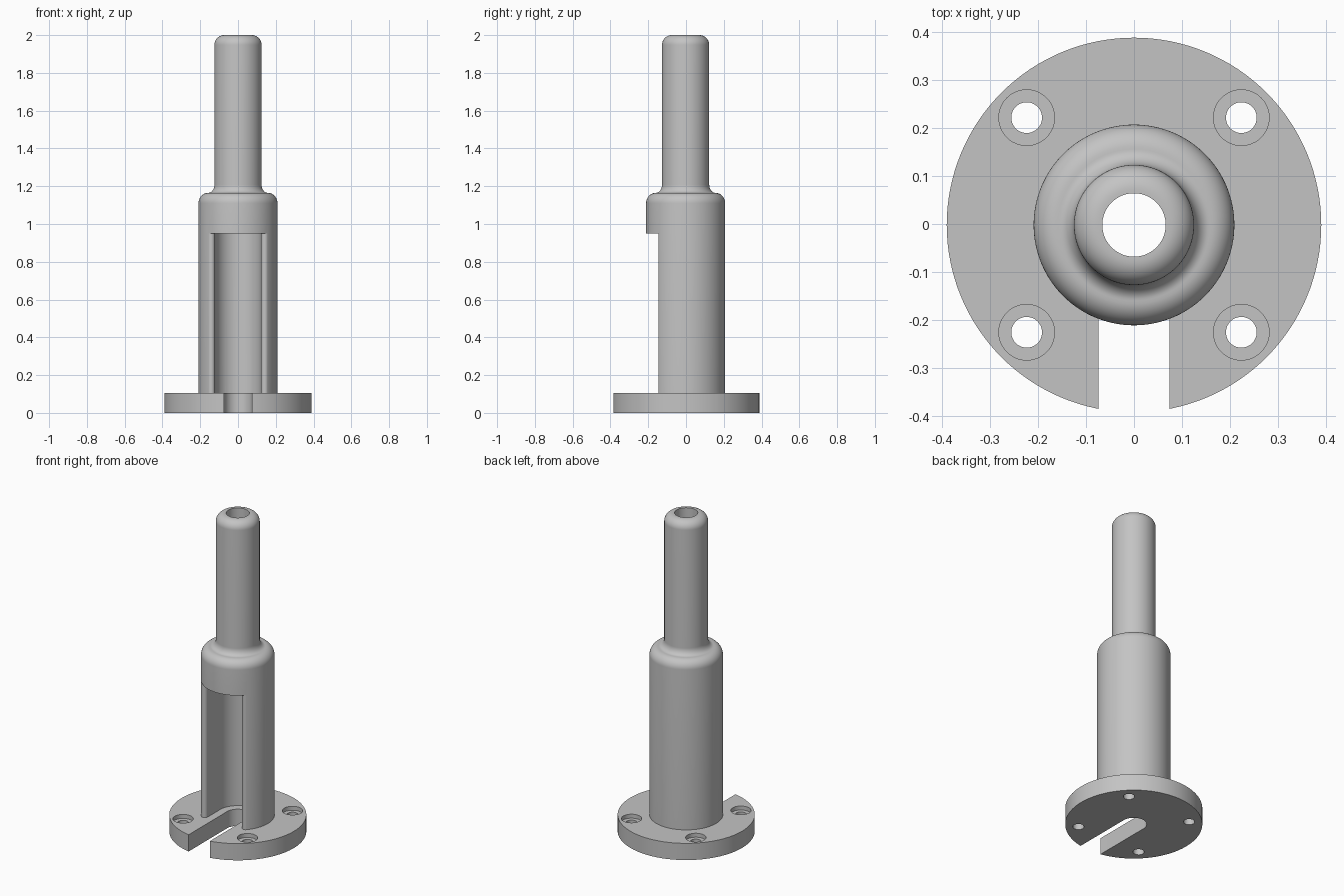
import bpy, bmesh
from math import sin, cos, pi, atan2, sqrt, radians

if "Cube" in bpy.data.objects:
    bpy.data.objects.remove(bpy.data.objects["Cube"], do_unlink=True)

SEGMENTS = 128
AXIS_Y = -0.002          # the open slot shifts the axis slightly
BASE_R, BASE_H = 0.39, 0.105
SLEEVE_R, CAVITY_R, CAVITY_TOP = 0.209, 0.122, 0.95
TUBE_R, BORE_R, TOP = 0.125, 0.066, 2.0
SLOT_R, BOLT = 0.074, 0.2235

grey = bpy.data.materials.new("plain grey")
grey.use_nodes = True
grey.diffuse_color = (0.55, 0.55, 0.55, 1)
grey.node_tree.nodes["Principled BSDF"].inputs["Base Color"].default_value = (0.55, 0.55, 0.55, 1)


def make_object(name, bm):
    bmesh.ops.recalc_face_normals(bm, faces=bm.faces)
    mesh = bpy.data.meshes.new(name)
    bm.to_mesh(mesh)
    bm.free()
    mesh.materials.append(grey)
    obj = bpy.data.objects.new(name, mesh)
    obj.location.y = AXIS_Y
    bpy.context.collection.objects.link(obj)
    return obj


def arc(cx, cy, rx, ry, start, end, steps=12):
    angles = [start + (end - start) * i / steps for i in range(steps + 1)]
    return [(cx + rx * cos(a), cy + ry * sin(a)) for a in angles]


def circle(cx, cy, r, steps):
    return arc(cx, cy, r, r, 0, 2 * pi, steps)[:-1]


def prism(name, outline, z0, z1):
    bm = bmesh.new()
    face = bm.faces.new([bm.verts.new((x, y, z0)) for x, y in outline])
    top = bmesh.ops.extrude_face_region(bm, geom=[face])["geom"]
    verts = [v for v in top if isinstance(v, bmesh.types.BMVert)]
    bmesh.ops.translate(bm, verts=verts, vec=(0, 0, z1 - z0))
    return make_object(name, bm)


def lathe(name, profile):
    bm = bmesh.new()
    rings = [[bm.verts.new((r * x, r * y, z)) for x, y in circle(0, 0, 1, SEGMENTS)]
             for r, z in profile]
    for low, high in zip(rings, rings[1:] + rings[:1]):
        for i in range(SEGMENTS):
            j = (i + 1) % SEGMENTS
            bm.faces.new((low[i], low[j], high[j], high[i]))
    return make_object(name, bm)


def cut(obj, cutter):
    cutter.hide_render = True
    mod = obj.modifiers.new("cut", "BOOLEAN")
    mod.operation, mod.solver, mod.object = "DIFFERENCE", "EXACT", cutter
    bpy.context.view_layer.objects.active = obj
    bpy.ops.object.modifier_apply(modifier=mod.name)
    bpy.data.objects.remove(cutter, do_unlink=True)


def smooth(obj):
    bpy.ops.object.select_all(action="DESELECT")
    obj.select_set(True)
    bpy.context.view_layer.objects.active = obj
    bpy.ops.object.shade_smooth_by_angle(angle=radians(30))


# Round flange with a keyhole slot open to the front
base = prism("base_flange", circle(0, 0, BASE_R, SEGMENTS), 0, BASE_H)
slot = arc(0, 0, SLOT_R, SLOT_R, 0, pi, 32) + [(-SLOT_R, -0.5), (SLOT_R, -0.5)]
cut(base, prism("slot_cutter", slot, -0.1, 0.3))

# Counterbored bolt holes
for sx in (-1, 1):
    for sy in (-1, 1):
        for radius, bottom in ((0.058, BASE_H - 0.025), (0.032, -0.1)):
            hole = circle(sx * BOLT, sy * BOLT, radius, 48)
            cut(base, prism("hole_cutter", hole, bottom, 0.3))
smooth(base)

# Sleeve, curved shoulder and bored tube in one turned profile
shoulder_r, shoulder_z = 0.158, 1.165
profile = [(BORE_R, BASE_H - 0.01), (SLEEVE_R, BASE_H - 0.01)]
profile += arc(shoulder_r, 1.11, SLEEVE_R - shoulder_r, shoulder_z - 1.11, 0, pi / 2)
profile += arc(shoulder_r, 1.208, shoulder_r - TUBE_R, 1.208 - shoulder_z, 1.5 * pi, pi)[1:]
profile += arc(TUBE_R - 0.052, TOP - 0.052, 0.052, 0.052, 0, pi / 2)
profile += [(BORE_R, TOP)]
body = lathe("sleeve_and_tube", profile)

# Front cavity: round at the back, straight sides, rounded wall tips
tip = 0.02
tip_x = CAVITY_R + tip
tip_y = -sqrt((SLEEVE_R - tip) ** 2 - tip_x ** 2)
side = arc(tip_x, tip_y, tip, tip, pi, 2 * pi + atan2(tip_y, tip_x)) + [(0.18, -0.3)]
cavity = arc(0, 0, CAVITY_R, CAVITY_R, 0, pi, 64)
cavity += [(-x, y) for x, y in side] + side[::-1]
cut(body, prism("cavity_cutter", cavity, 0, CAVITY_TOP))
smooth(body)
